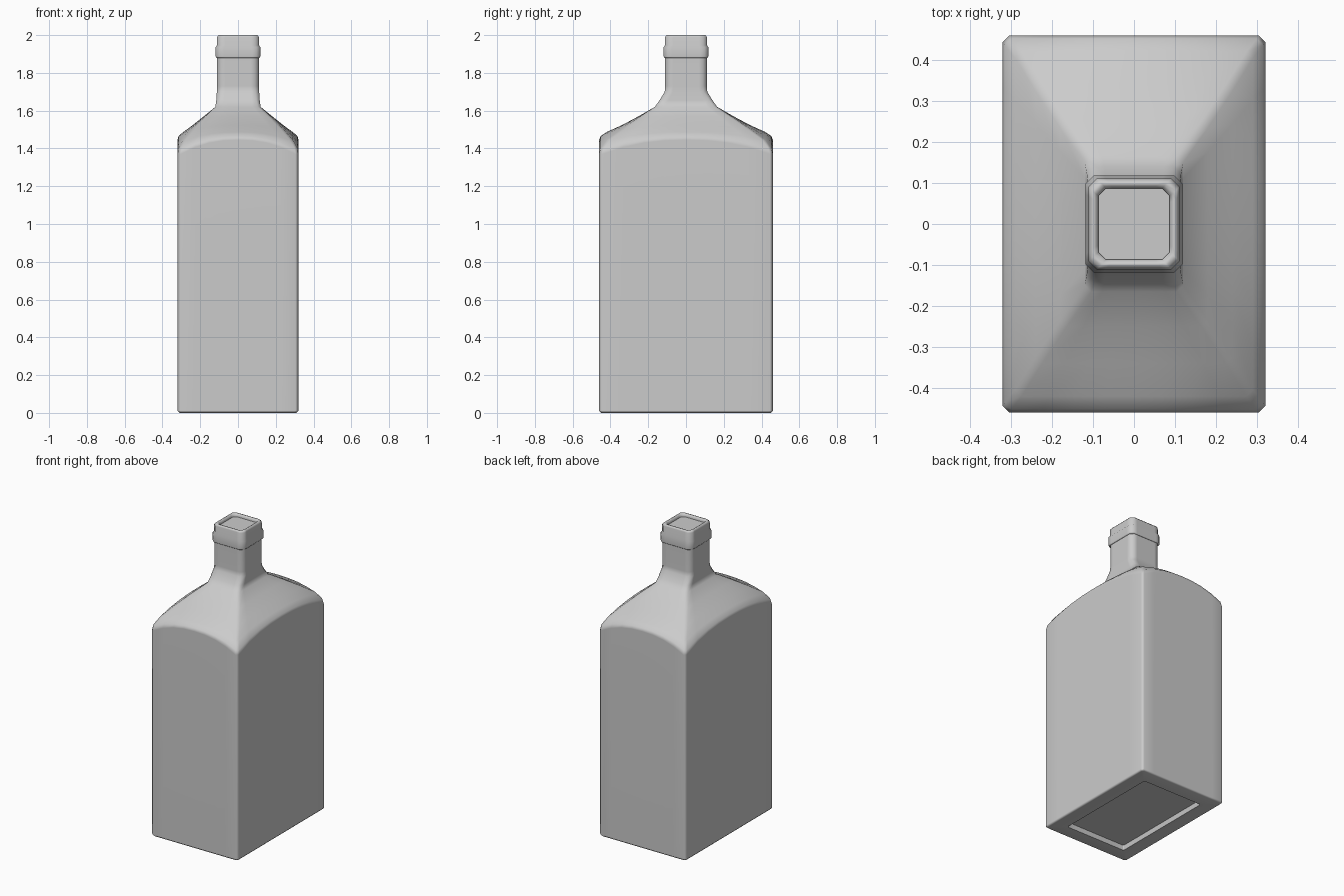
import bpy, bmesh, math

if "Cube" in bpy.data.objects:
    bpy.data.objects.remove(bpy.data.objects["Cube"])

STEPS = 8  # segments along each flat side


def ring(bm, hx, hy, z_mid, z_corner, c):
    """Chamfered rectangle whose sides arch from z_corner up to z_mid."""
    corners = [(hx, hy), (-hx, hy), (-hx, -hy), (hx, -hy)]
    verts = []
    for i in range(4):
        (ax, ay), (bx, by) = corners[i], corners[(i + 1) % 4]
        length = math.hypot(bx - ax, by - ay)
        dx, dy = (bx - ax) / length, (by - ay) / length
        for k in range(STEPS + 1):
            t = k / STEPS
            d = c + (length - 2 * c) * t
            z = z_corner + (z_mid - z_corner) * (1 - abs(2 * t - 1) ** 2.3)
            verts.append(bm.verts.new((ax + dx * d, ay + dy * d, z)))
    return verts


def loft(name, sections, angle=60):
    bm = bmesh.new()
    rings = [ring(bm, *s) for s in sections]
    n = len(rings[0])
    for lo, hi in zip(rings, rings[1:]):
        for j in range(n):
            k = (j + 1) % n
            bm.faces.new((lo[j], lo[k], hi[k], hi[j]))
    bm.faces.new(rings[0][::-1])
    bm.faces.new(rings[-1])
    bmesh.ops.recalc_face_normals(bm, faces=bm.faces)
    me = bpy.data.meshes.new(name)
    bm.to_mesh(me)
    bm.free()
    ob = bpy.data.objects.new(name, me)
    bpy.context.collection.objects.link(ob)
    bpy.ops.object.select_all(action='DESELECT')
    ob.select_set(True)
    bpy.context.view_layer.objects.active = ob
    bpy.ops.object.shade_smooth_by_angle(angle=math.radians(angle))
    mod = ob.modifiers.new("weighted", 'WEIGHTED_NORMAL')
    mod.keep_sharp = True
    return ob


# Sections: half width, half depth, z at side middle, z at corner, chamfer
loft("bottle", [
    # recessed base
    (0.215, 0.355, 0.03, 0.03, 0.006),
    (0.22, 0.36, 0.0, 0.0, 0.006),
    (0.308, 0.448, 0.0, 0.0, 0.012),
    (0.32, 0.46, 0.012, 0.012, 0.016),
    # straight body up to the arched edge
    (0.32, 0.46, 1.445, 1.37, 0.016),
    (0.315, 0.452, 1.465, 1.40, 0.016),
    # concave shoulder
    (0.29, 0.42, 1.487, 1.445, 0.016),
    (0.24, 0.34, 1.523, 1.503, 0.016),
    (0.18, 0.25, 1.571, 1.564, 0.016),
    (0.12, 0.165, 1.62, 1.62, 0.016),
    # neck
    (0.115, 0.14, 1.655, 1.655, 0.018),
    (0.112, 0.113, 1.70, 1.70, 0.02),
    (0.11, 0.11, 1.73, 1.73, 0.02),
    (0.11, 0.11, 1.88, 1.88, 0.02),
    # collar band
    (0.114, 0.114, 1.88, 1.88, 0.02),
    (0.118, 0.118, 1.886, 1.886, 0.02),
    (0.118, 0.118, 1.936, 1.936, 0.02),
    (0.111, 0.111, 1.946, 1.946, 0.02),
    # lip and shallow mouth
    (0.111, 0.111, 1.99, 1.99, 0.02),
    (0.102, 0.102, 2.0, 2.0, 0.02),
    (0.095, 0.095, 2.0, 2.0, 0.02),
    (0.087, 0.087, 1.992, 1.992, 0.018),
    (0.087, 0.087, 1.98, 1.98, 0.018),
])
